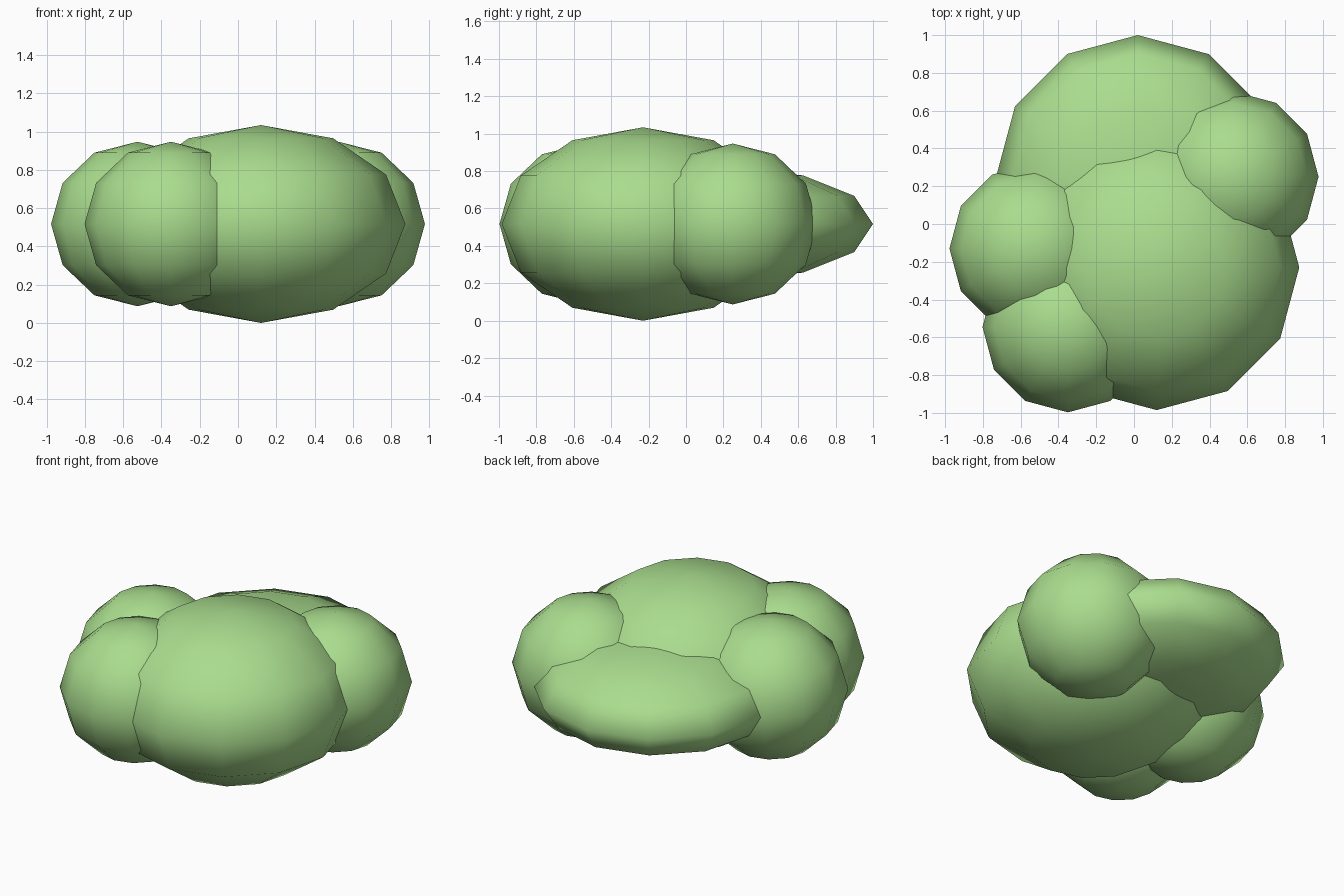
import bpy

if "Cube" in bpy.data.objects:
    bpy.data.objects.remove(bpy.data.objects["Cube"])

# Light green foliage colour
green = bpy.data.materials.new("leaf_green")
green.diffuse_color = (0.40, 0.72, 0.27, 1)
green.use_nodes = True
green.node_tree.nodes["Principled BSDF"].inputs["Base Color"].default_value = green.diffuse_color

MID_Z = 0.517


def clump(name, x, y, radius, half_height):
    """Smooth-shaded, squashed 12 x 6 sphere centred on the common mid height."""
    bpy.ops.mesh.primitive_uv_sphere_add(segments=12, ring_count=6, radius=1,
                                         location=(x, y, MID_Z))
    ob = bpy.context.object
    ob.name = name
    ob.scale = (radius, radius, half_height)
    bpy.ops.object.transform_apply(location=False, rotation=False, scale=True)
    bpy.ops.object.shade_smooth()
    ob.data.materials.append(green)
    return ob


# Two large lobes: tall one in front, flat one behind
clump("main_lobe", 0.12, -0.23, 0.755, 0.517)
clump("back_lobe", 0.02, 0.25, 0.75, 0.30)

# Three equal small lobes around the edge
for name, x, y in (("right_lobe", 0.525, 0.25),
                   ("left_lobe", -0.525, -0.13),
                   ("front_left_lobe", -0.35, -0.545)):
    clump(name, x, y, 0.452, 0.43)
